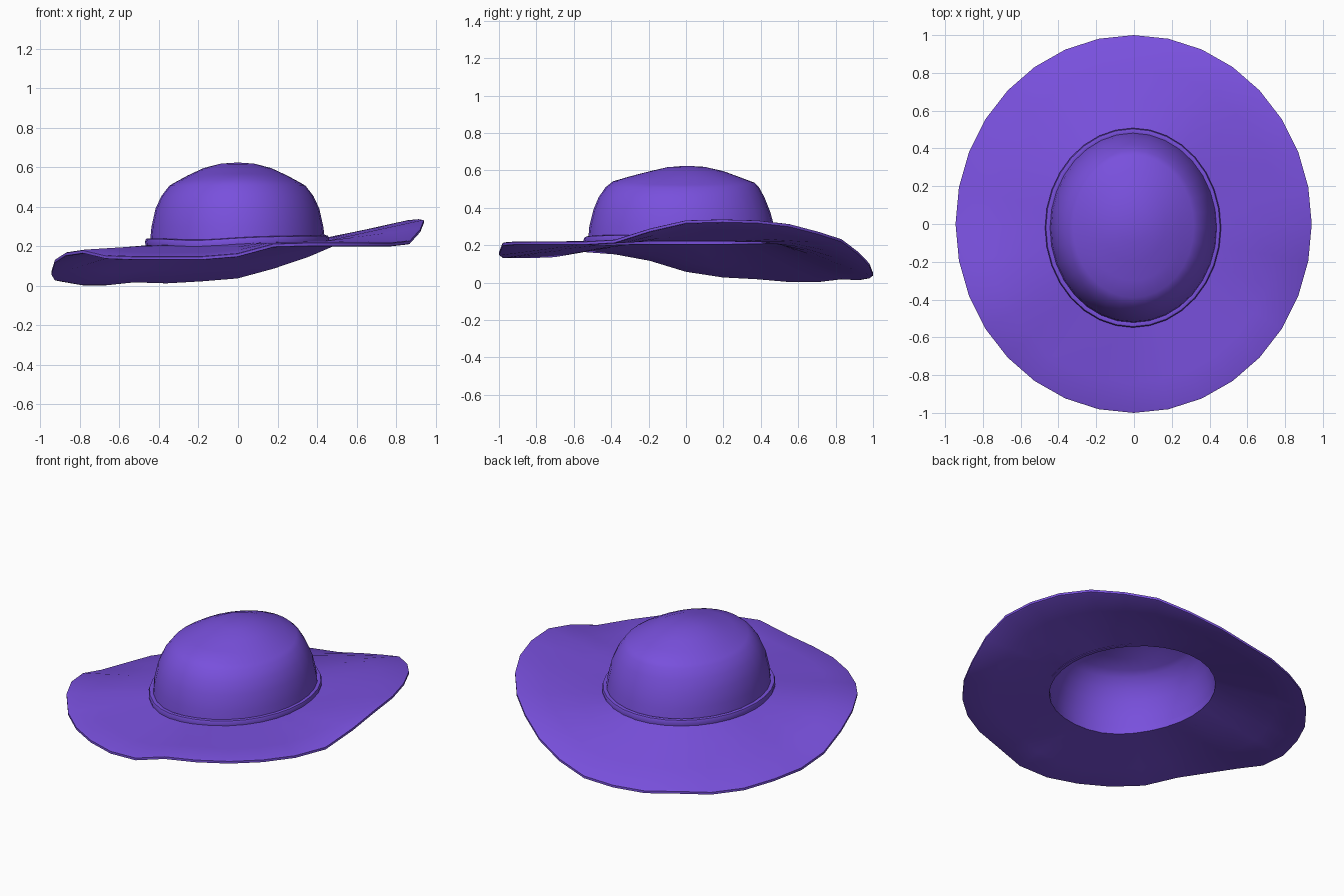
import bpy, math

if "Cube" in bpy.data.objects:
    bpy.data.objects.remove(bpy.data.objects["Cube"])

N = 32
mat = bpy.data.materials.new("purple_felt")
mat.diffuse_color = (0.19, 0.08, 0.72, 1)
mat.use_nodes = True
mat.node_tree.nodes["Principled BSDF"].inputs["Base Color"].default_value = mat.diffuse_color


def loft(name, rings, close=False, cap=False, angle=35):
    """Skin a list of N-point rings; optionally join last to first or cap the end."""
    verts = [p for ring in rings for p in ring]
    count = len(rings)
    faces = []
    for r in range(count if close else count - 1):
        a, b = r * N, ((r + 1) % count) * N
        for i in range(N):
            j = (i + 1) % N
            faces.append((a + i, a + j, b + j, b + i))
    if cap:
        verts.append(cap)
        a = (count - 1) * N
        faces += [(a + i, a + (i + 1) % N, len(verts) - 1) for i in range(N)]
    mesh = bpy.data.meshes.new(name)
    mesh.from_pydata(verts, [], faces)
    mesh.materials.append(mat)
    ob = bpy.data.objects.new(name, mesh)
    bpy.context.collection.objects.link(ob)
    bpy.ops.object.select_all(action='DESELECT')
    ob.select_set(True)
    bpy.context.view_layer.objects.active = ob
    bpy.ops.object.shade_smooth_by_angle(angle=math.radians(angle))
    return ob


def base_z(i):
    """Gently wavy height where brim, band and crown meet."""
    a = 360 * i / N
    return 0.212 + 0.008 * math.cos(math.radians(a)) - 0.012 * math.exp(-((a - 245) / 25) ** 2)


def oval(cx, cy, rx, ry, z):
    """Ring of N points; z is a function of the point index."""
    ring = []
    for i in range(N):
        t = math.tau * i / N
        ring.append((cx + rx * math.cos(t), cy + ry * math.sin(t), z(i)))
    return ring


# Brim: floppy edge heights, counter-clockwise from +x
edge_z = [.315, .32, .315, .295, .255, .215, .145, .085,
          .035, .02, .01, .015, .0, .0, .015, .025,
          .055, .115, .15, .163, .135, .13, .13, .13,
          .145, .195, .20, .20, .20, .20, .21, .27]
THICK = 0.02
inner = oval(-.005, -.02, .445, .505, base_z)
outer = oval(-.002, 0, .943, 1.0, lambda i: edge_z[i])


def blend(f, dz):
    return [(p[0] + (q[0] - p[0]) * f, p[1] + (q[1] - p[1]) * f,
             p[2] + (q[2] - p[2]) * f + dz) for p, q in zip(inner, outer)]


fractions = (0, .33, .66, .98)
under = [blend(f, 0) for f in fractions]
over = [blend(f, THICK * (.3 + .7 * f)) for f in reversed(fractions)]
rim = [blend(1, .003), blend(1, THICK - .003)]
loft("brim", under + rim + over, angle=50)

# Crown: half width, front y, back y, side z, front z, back z
profile = [(.445, -.525, .485, 0, 0, 0),
           (.435, -.517, .472, .30, .30, .30),
           (.415, -.495, .450, .39, .39, .38),
           (.385, -.468, .420, .455, .455, .455),
           (.345, -.430, .390, .507, .51, .51),
           (.320, -.390, .365, .522, .542, .535),
           (.250, -.300, .285, .560, .568, .565),
           (.170, -.200, .200, .597, .594, .596),
           (.085, -.100, .100, .619, .617, .619)]
crown = []
for w, yf, yb, zs, zf, zb in profile:
    def height(i, zs=zs, zf=zf, zb=zb):
        s = math.sin(math.tau * i / N)
        return zs + ((zb if s > 0 else zf) - zs) * s * s if zs else base_z(i)
    crown.append(oval(-.003, (yf + yb) / 2, w, (yb - yf) / 2, height))
loft("crown", crown, cap=(0, 0, .625))

# Hat band: small bevelled loop around the crown base
section = [(-.005, .0), (.018, .0), (.021, .02), (.016, .034), (.004, .037), (-.006, .034)]
loft("hat_band", [oval(-.005, -.02, .445 + d, .507 + d, lambda i, h=h: base_z(i) + h)
                  for d, h in section], close=True)
